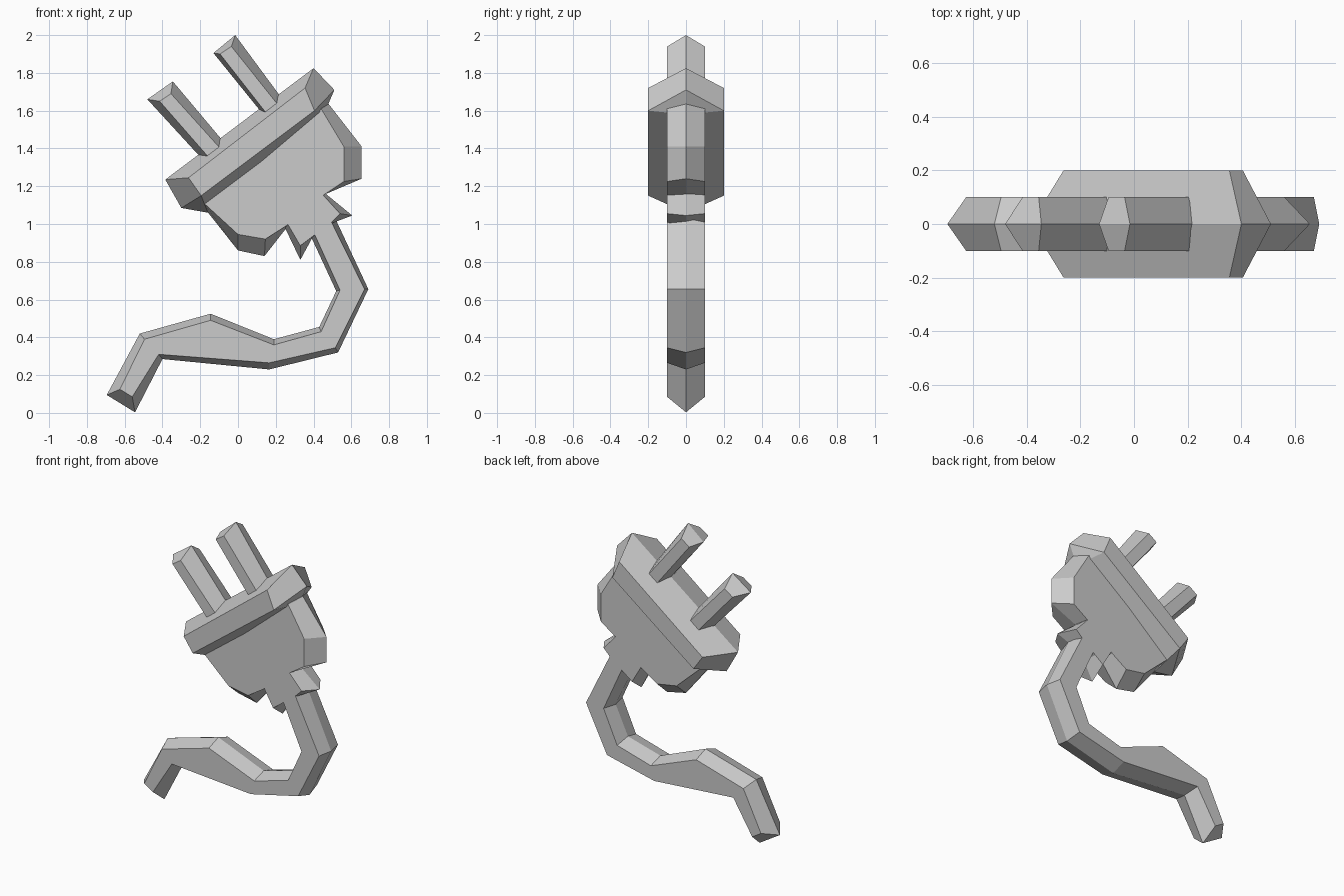
import bpy, bmesh


def slab(name, rim, flat, half):
    """Flat-faced slab: 'flat' outline at y = +/-half, bulging to 'rim' at y = 0."""
    bm = bmesh.new()
    rings = [[bm.verts.new((x, y, z)) for x, z in pts]
             for pts, y in ((flat, -half), (rim, 0), (flat, half))]
    n = len(rim)
    for a, b in zip(rings, rings[1:]):
        for i in range(n):
            j = (i + 1) % n
            bm.faces.new((a[i], a[j], b[j], b[i]))
    bm.faces.new(rings[0])
    bm.faces.new(rings[2])
    bmesh.ops.remove_doubles(bm, verts=bm.verts[:], dist=0.0005)
    bmesh.ops.recalc_face_normals(bm, faces=bm.faces[:])
    mesh = bpy.data.meshes.new(name)
    bm.to_mesh(mesh)
    bm.free()
    obj = bpy.data.objects.new(name, mesh)
    bpy.context.collection.objects.link(obj)
    return obj


# Cable: upper edge from the loose end to the plug, then lower edge back
slab("cable",
     [(-.695, .095), (-.52, .42), (-.145, .525), (.19, .39), (.43, .455), (.52, .645), (.36, .99),
      (.51, 1.04), (.69, .655), (.53, .32), (.165, .23), (-.40, .285), (-.545, .003)],
     [(-.625, .125), (-.495, .39), (-.145, .49), (.19, .36), (.44, .43), (.54, .65), (.385, .99),
      (.48, 1.04), (.67, .655), (.515, .345), (.165, .265), (-.42, .31), (-.56, .085)], .1)

# Strain relief collar between cable and body
slab("cable_collar",
     [(.22, 1.04), (.33, .81), (.395, .93), (.485, 1.0), (.605, 1.045), (.44, 1.18)],
     [(.24, 1.04), (.33, .885), (.39, .93), (.485, 1.0), (.54, 1.055), (.44, 1.165)], .1)

# Plug body
slab("plug_body",
     [(-.19, 1.10), (0, .86), (.14, .83), (.265, .99), (.455, 1.155),
      (.655, 1.24), (.655, 1.41), (.48, 1.635), (.36, 1.66)],
     [(-.18, 1.11), (0, .945), (.145, .92), (.255, .99), (.455, 1.155),
      (.56, 1.225), (.56, 1.41), (.44, 1.61), (.34, 1.62)], .1)

# Thick bar across the plug front (doubled corners merge into points)
slab("plug_face_bar",
     [(-.385, 1.235), (.40, 1.825), (.51, 1.71), (.455, 1.58), (-.16, 1.06), (-.30, 1.085)],
     [(-.262, 1.245), (.355, 1.72), (.405, 1.60), (.405, 1.60), (-.195, 1.15), (-.195, 1.15)], .2)

# Two prongs
slab("left_prong",
     [(-.48, 1.66), (-.345, 1.755), (-.03, 1.38), (-.14, 1.29)],
     [(-.415, 1.65), (-.355, 1.69), (-.04, 1.34), (-.10, 1.29)], .1)
slab("right_prong",
     [(-.13, 1.905), (-.015, 2.0), (.28, 1.60), (.19, 1.51)],
     [(-.095, 1.90), (-.035, 1.94), (.26, 1.57), (.21, 1.51)], .1)
